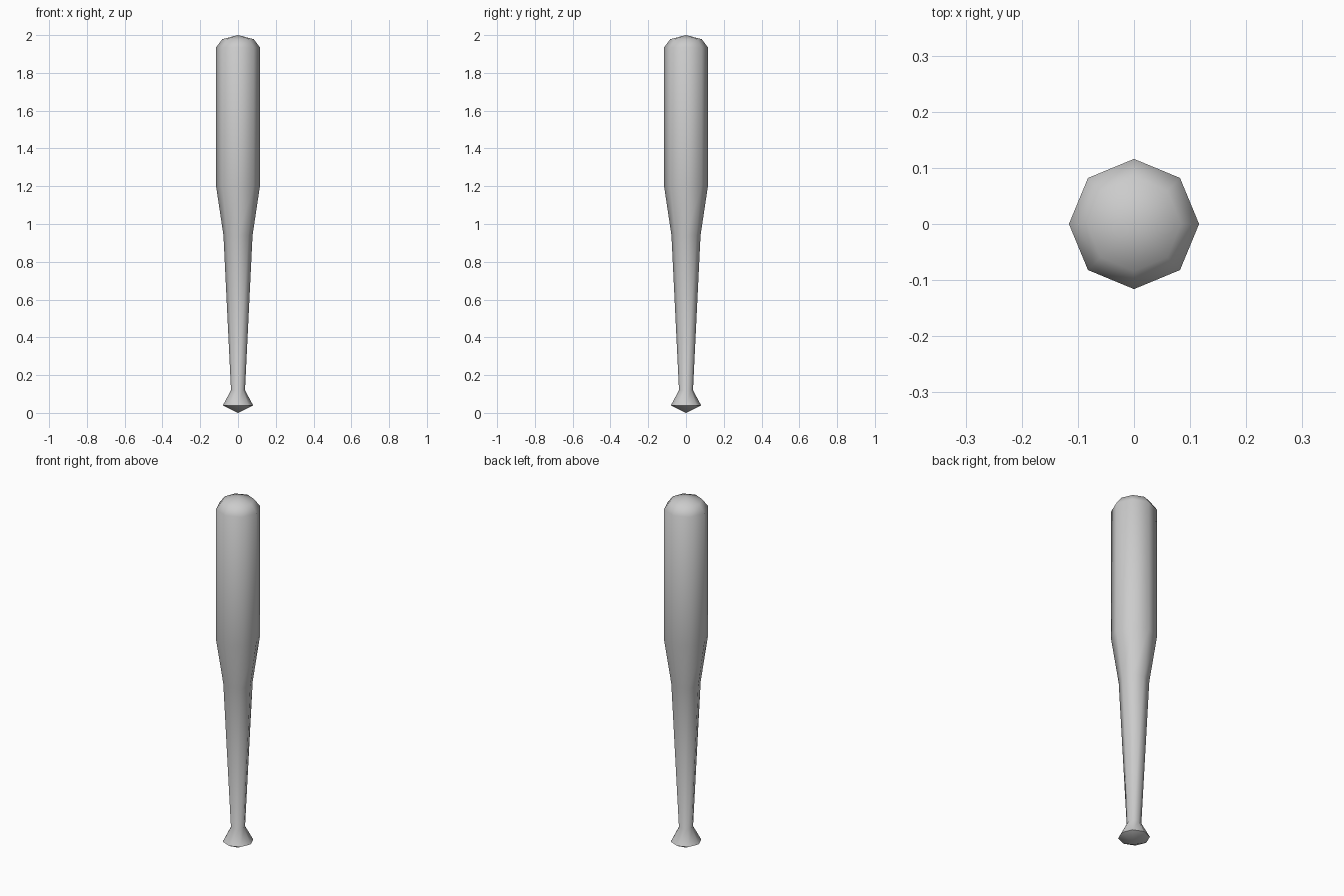
import bpy, bmesh
from math import cos, sin, pi, radians

if "Cube" in bpy.data.objects:
    bpy.data.objects.remove(bpy.data.objects["Cube"])

SIDES = 8
# Bat outline from knob to barrel end: (radius, height)
profile = [(0.08, 0.04), (0.037, 0.12), (0.077, 0.94),
           (0.116, 1.2), (0.116, 1.935), (0.084, 1.978)]

bm = bmesh.new()

# Octagonal rings joined by side faces
rings = [[bm.verts.new((r * cos(2 * pi * i / SIDES), r * sin(2 * pi * i / SIDES), z))
          for i in range(SIDES)] for r, z in profile]
for low, high in zip(rings, rings[1:]):
    for i in range(SIDES):
        j = (i + 1) % SIDES
        bm.faces.new((low[i], low[j], high[j], high[i]))

# Shallow pointed caps on the knob and barrel end
for ring, z in ((rings[0], 0.0), (rings[-1], 2.0)):
    tip = bm.verts.new((0, 0, z))
    for i in range(SIDES):
        bm.faces.new((ring[i], ring[(i + 1) % SIDES], tip))

bmesh.ops.recalc_face_normals(bm, faces=bm.faces)
mesh = bpy.data.meshes.new("baseball_bat")
bm.to_mesh(mesh)
bm.free()

bat = bpy.data.objects.new("baseball_bat", mesh)
bpy.context.collection.objects.link(bat)
bpy.context.view_layer.objects.active = bat
bat.select_set(True)
# Smooth body, sharp knob rim
bpy.ops.object.shade_smooth_by_angle(angle=radians(60))
